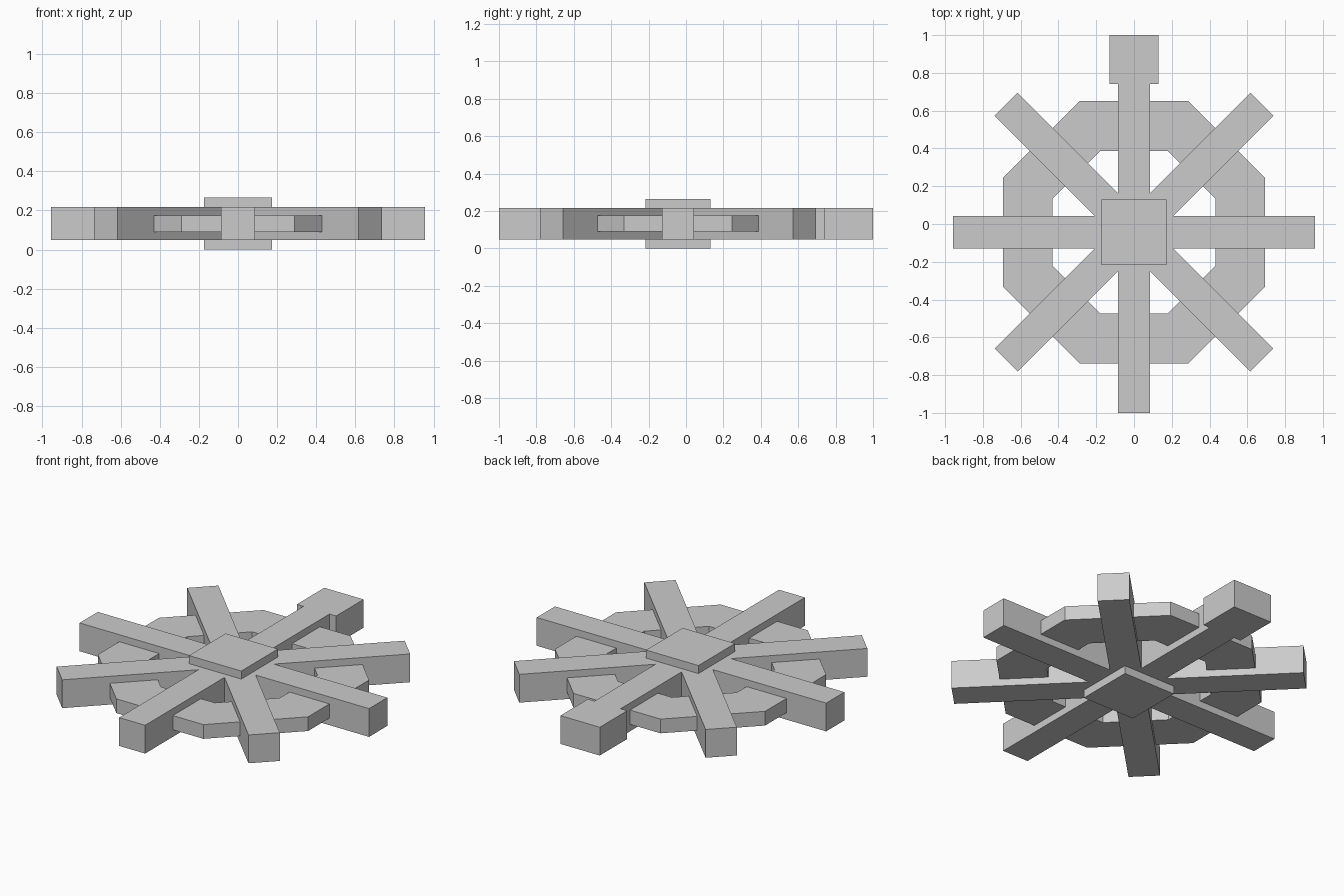
import bpy, bmesh
from math import pi, sin, cos
from mathutils import Vector, Matrix

if "Cube" in bpy.data.objects:
    bpy.data.objects.remove(bpy.data.objects["Cube"])

CENTRE_Y = -0.043      # wheel axis sits slightly forward because of the handle
HALF_W = 0.086         # half width of a spoke
LENGTH = 0.957         # axis to spoke tip


def finish(name, bm):
    bmesh.ops.recalc_face_normals(bm, faces=bm.faces[:])
    mesh = bpy.data.meshes.new(name)
    bm.to_mesh(mesh)
    bm.free()
    obj = bpy.data.objects.new(name, mesh)
    obj.location.y = CENTRE_Y
    bpy.context.collection.objects.link(obj)
    return obj


def extrude_outline(name, points, z0, z1):
    bm = bmesh.new()
    face = bm.faces.new([bm.verts.new((x, y, z0)) for x, y in points])
    top = bmesh.ops.extrude_face_region(bm, geom=[face])["geom"]
    verts = [g for g in top if isinstance(g, bmesh.types.BMVert)]
    bmesh.ops.translate(bm, verts=verts, vec=(0, 0, z1 - z0))
    return finish(name, bm)


# Eight spokes in one star outline; the rear spoke ends in a wide square handle
plain_tip = [(LENGTH, -HALF_W), (LENGTH, HALF_W)]
handle_start, handle_end, handle_w = 0.784, 1.043, 0.13
handle_tip = [(handle_start, -HALF_W), (handle_start, -handle_w),
              (handle_end, -handle_w), (handle_end, handle_w),
              (handle_start, handle_w), (handle_start, HALF_W)]
notch = HALF_W / sin(pi / 8)
outline = []
for i in range(8):
    turn = Matrix.Rotation(i * pi / 4, 2)
    root = (notch * cos(pi / 8), -HALF_W)
    tip = handle_tip if i == 2 else plain_tip
    outline += [turn @ Vector(p) for p in [root] + tip]
extrude_outline("spokes_with_handle", outline, 0.048, 0.217)

# Octagonal rim, thinner than the spokes
bm = bmesh.new()
section = [(0.466, 0.09), (0.752, 0.09), (0.752, 0.175), (0.466, 0.175)]
rings = []
for i in range(8):
    a = (i + 0.5) * pi / 4
    rings.append([bm.verts.new((r * cos(a), r * sin(a), z)) for r, z in section])
for i in range(8):
    a, b = rings[i], rings[(i + 1) % 8]
    for j in range(4):
        k = (j + 1) % 4
        bm.faces.new((a[j], b[j], b[k], a[k]))
finish("rim", bm)

# Square hub through the middle
h = 0.173
extrude_outline("hub", [(-h, -h), (h, -h), (h, h), (-h, h)], 0, 0.265)
